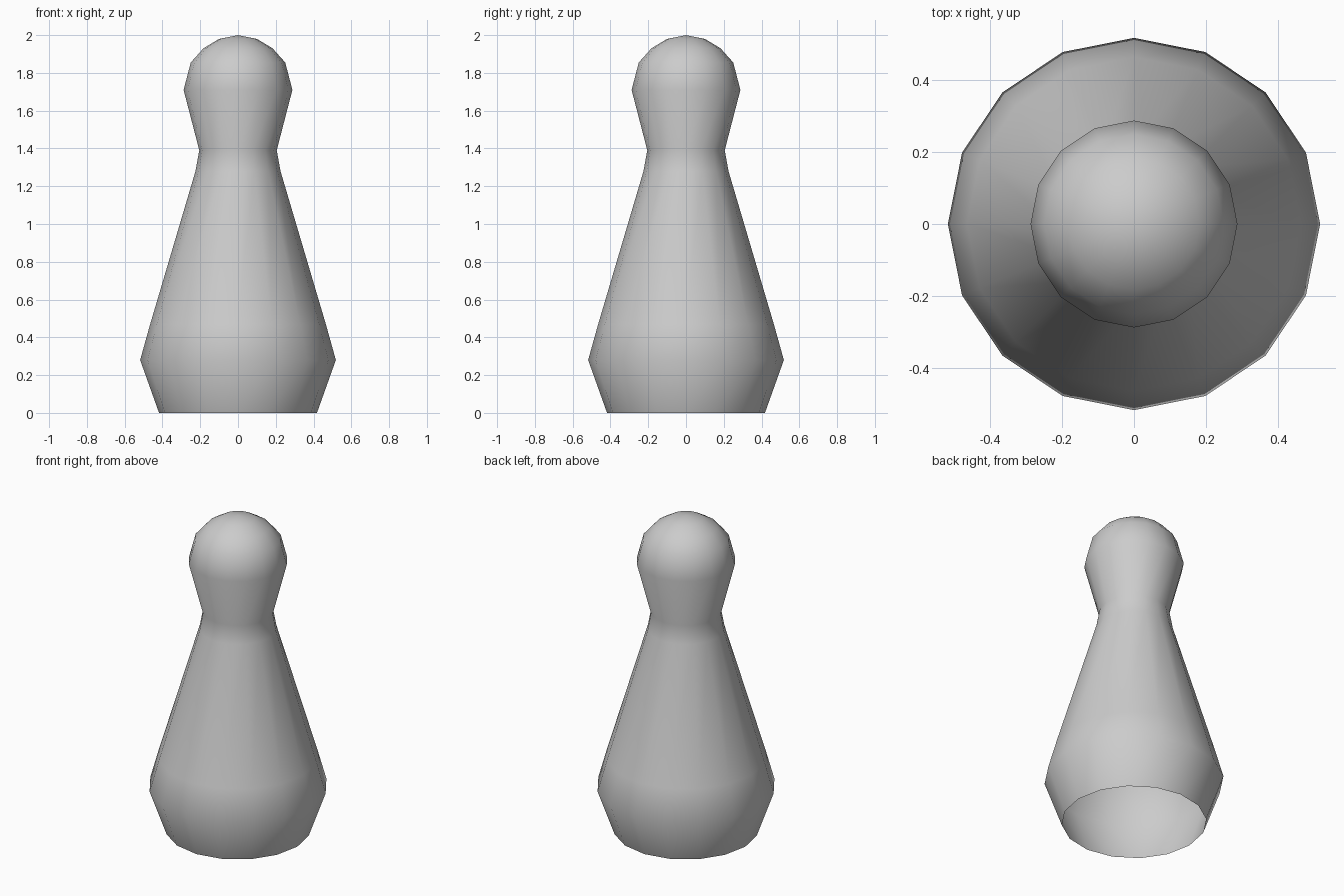
import bpy, bmesh, math

# Remove the default cube
cube = bpy.data.objects.get("Cube")
if cube:
    bpy.data.objects.remove(cube, do_unlink=True)

SIDES = 16
# Radius and height up the side of the pawn, open at the bottom
PROFILE = [(0.418, 0), (0.518, 0.28), (0.465, 0.47), (0.225, 1.28), (0.205, 1.39),
           (0.288, 1.71), (0.25, 1.855), (0.183, 1.93), (0.1, 1.98)]
TOP = 2.0

# Plain grey material
grey = bpy.data.materials.new("plain grey")
grey.use_nodes = True
colour = (0.6, 0.6, 0.6, 1)
grey.diffuse_color = colour
grey.node_tree.nodes["Principled BSDF"].inputs["Base Color"].default_value = colour

# Turned body: rings joined by quads, closed at the crown by a fan
bm = bmesh.new()
rings = []
for r, z in PROFILE:
    angles = [math.tau * i / SIDES for i in range(SIDES)]
    rings.append([bm.verts.new((r * math.cos(a), r * math.sin(a), z)) for a in angles])
crown = bm.verts.new((0, 0, TOP))
for low, high in zip(rings, rings[1:]):
    for i in range(SIDES):
        j = (i + 1) % SIDES
        bm.faces.new((low[i], low[j], high[j], high[i]))
for i in range(SIDES):
    bm.faces.new((rings[-1][i], rings[-1][(i + 1) % SIDES], crown))
for face in bm.faces:
    face.smooth = True

mesh = bpy.data.meshes.new("pawn_body")
bm.to_mesh(mesh)
bm.free()
mesh.materials.append(grey)
body = bpy.data.objects.new("pawn_body", mesh)
bpy.context.collection.objects.link(body)
